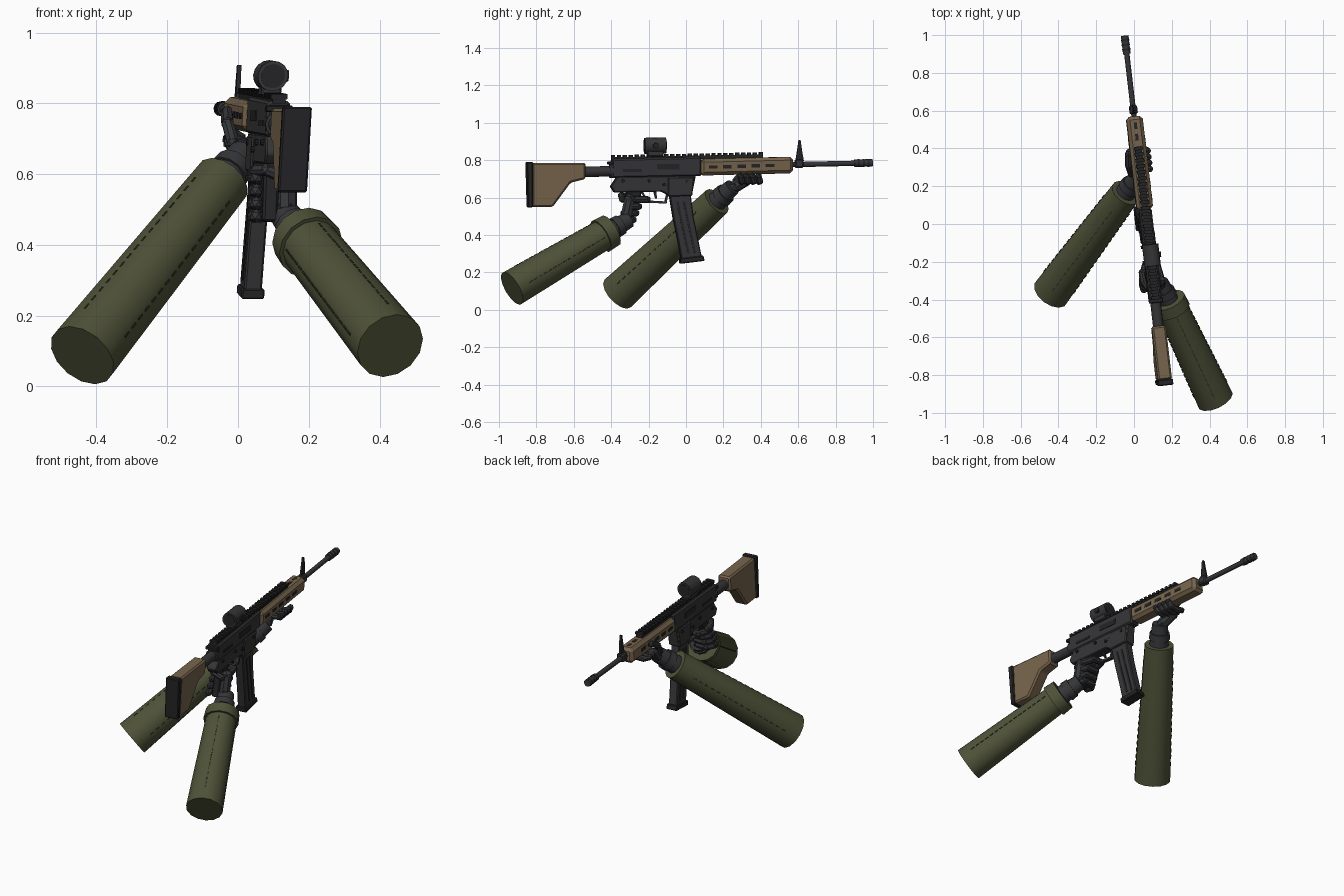
import bpy, bmesh, math
from mathutils import Vector, Matrix

if "Cube" in bpy.data.objects:
    bpy.data.objects.remove(bpy.data.objects["Cube"])

def material(name, rgb):
    m = bpy.data.materials.new(name)
    m.diffuse_color = (*rgb, 1)
    m.use_nodes = True
    m.node_tree.nodes["Principled BSDF"].inputs["Base Color"].default_value = m.diffuse_color
    return m

METAL = material("gunmetal", (0.036, 0.036, 0.039))
BLACK = material("matte black", (0.018, 0.018, 0.020))
GLOVE = material("glove grey", (0.036, 0.037, 0.041))
TAN = material("tan polymer", (0.185, 0.130, 0.075))
OLIVE = material("olive cloth", (0.078, 0.084, 0.040))
SEAM = material("dark olive seam", (0.035, 0.038, 0.020))

# Rifle frame: x is sideways, y and z run along the weapon; it yaws and rolls slightly
RIFLE = Matrix(((1, -0.1175, 0.055, 0.0675 - 0.055 * 0.78),
                (0.1175, 1, 0, 0), (0, 0, 1, 0), (0, 0, 0, 1)))
WORLD = Matrix.Identity(4)

def finish(name, bm, mat, frame=RIFLE, bevel=0.0):
    if bevel:
        bmesh.ops.bevel(bm, geom=bm.edges[:], offset=bevel, segments=1, affect='EDGES')
    bmesh.ops.recalc_face_normals(bm, faces=bm.faces[:])
    bm.transform(frame)
    me = bpy.data.meshes.new(name)
    bm.to_mesh(me)
    bm.free()
    ob = bpy.data.objects.new(name, me)
    bpy.context.collection.objects.link(ob)
    me.materials.append(mat)
    bpy.ops.object.select_all(action='DESELECT')
    ob.select_set(True)
    bpy.context.view_layer.objects.active = ob
    bpy.ops.object.shade_smooth_by_angle(angle=math.radians(32))
    return ob

def profile(name, pts, width, mat, bevel=0.0, x=0.0):
    """Side outline of (y, z) points, extruded sideways."""
    bm = bmesh.new()
    face = bm.faces.new([bm.verts.new((x - width / 2, y, z)) for y, z in pts])
    ext = bmesh.ops.extrude_face_region(bm, geom=[face])
    bmesh.ops.translate(bm, verts=[v for v in ext["geom"] if isinstance(v, bmesh.types.BMVert)],
                        vec=(width, 0, 0))
    return finish(name, bm, mat, RIFLE, bevel)

def add_box(bm, c, s):
    bmesh.ops.create_cube(bm, size=1, matrix=Matrix.Translation(c) @ Matrix.Diagonal((*s, 1)))

def boxes(name, items, mat, bevel=0.0):
    bm = bmesh.new()
    for c, s in items:
        add_box(bm, c, s)
    return finish(name, bm, mat, RIFLE, bevel)

def add_cone(bm, a, b, r1, r2, sides):
    a, b = Vector(a), Vector(b)
    rot = (b - a).to_track_quat('Z', 'Y').to_matrix().to_4x4()
    bmesh.ops.create_cone(bm, cap_ends=True, segments=sides, radius1=r1, radius2=r2,
                          depth=(b - a).length, matrix=Matrix.Translation((a + b) / 2) @ rot)

def rod(name, a, b, r1, mat, r2=None, sides=12, frame=RIFLE):
    bm = bmesh.new()
    add_cone(bm, a, b, r1, r1 if r2 is None else r2, sides)
    return finish(name, bm, mat, frame)

def finger(name, pts, r, mat=GLOVE):
    """Jointed chain of short cylinders with rounded knuckles."""
    bm = bmesh.new()
    for a, b in zip(pts, pts[1:]):
        add_cone(bm, a, b, r, r * 0.95, 8)
    for p in pts:
        bmesh.ops.create_icosphere(bm, subdivisions=1, radius=r * 1.08, matrix=Matrix.Translation(p))
    return finish(name, bm, mat)

# Stock, butt pad and buffer tube
profile("stock", [(-0.54, 0.786), (-0.54, 0.70), (-0.62, 0.68), (-0.716, 0.55),
                  (-0.825, 0.55), (-0.825, 0.786)], 0.074, TAN, 0.009)
profile("butt_pad", [(-0.822, 0.79), (-0.822, 0.548), (-0.848, 0.548), (-0.855, 0.79)], 0.082, BLACK, 0.005)
rod("buffer_tube", (0, -0.56, 0.737), (0, -0.38, 0.742), 0.028, METAL)
rod("tube_collar", (0, -0.41, 0.742), (0, -0.385, 0.742), 0.036, METAL)

# Receiver
profile("upper_receiver", [(-0.40, 0.806), (0.08, 0.818), (0.08, 0.715), (-0.40, 0.705)], 0.066, METAL, 0.008)
profile("lower_receiver", [(-0.37, 0.712), (0.05, 0.718), (0.03, 0.62), (-0.10, 0.615), (-0.13, 0.632),
                           (-0.385, 0.628), (-0.405, 0.66)], 0.060, METAL, 0.005)
profile("magazine_well", [(-0.10, 0.71), (0.04, 0.71), (0.03, 0.61), (-0.10, 0.605)], 0.070, METAL, 0.005)
for s, side in ((1, "right"), (-1, "left")):
    boxes(side + "_ejection_port", [((s * 0.034, -0.10, 0.765), (0.005, 0.12, 0.03)),
                                    ((s * 0.034, -0.29, 0.745), (0.005, 0.10, 0.014))], BLACK)
    for i, (y, z) in enumerate([(-0.34, 0.69), (-0.20, 0.69), (-0.12, 0.67), (0.0, 0.69)]):
        rod(f"{side}_pin_{i}", (s * 0.028, y, z), (s * 0.039, y, z), 0.009, BLACK, sides=8)
boxes("charging_handle", [((0, -0.405, 0.785), (0.075, 0.025, 0.018))], BLACK, 0.003)

# Top rail with evenly spaced teeth
profile("rail_base", [(-0.40, 0.80), (-0.40, 0.816), (0.41, 0.832), (0.41, 0.81)], 0.036, BLACK)
boxes("rail_teeth", [((0, -0.39 + 0.0316 * i, 0.819 + 0.00063 * i), (0.046, 0.018, 0.016))
                     for i in range(26)], BLACK)

# Handguard with dark vents
profile("handguard", [(0.075, 0.806), (0.57, 0.818), (0.57, 0.730), (0.075, 0.718)], 0.086, TAN, 0.017)
for s, side in ((1, "right"), (-1, "left")):
    boxes(side + "_vents", [((s * 0.0425, 0.14 + 0.076 * i, 0.764 + 0.002 * i), (0.005, 0.046, 0.018))
                            for i in range(5)], BLACK)
boxes("handguard_top_vents", [((0, 0.46 + 0.06 * i, 0.8155), (0.016, 0.035, 0.005)) for i in range(2)], BLACK)

# Barrel, gas block, front sight and muzzle
rod("barrel", (0, 0.55, 0.776), (0, 0.92, 0.784), 0.014, METAL)
boxes("gas_block", [((0, 0.605, 0.782), (0.042, 0.045, 0.045))], METAL, 0.006)
profile("front_sight", [(0.585, 0.795), (0.63, 0.795), (0.622, 0.84), (0.612, 0.908), (0.602, 0.908),
                        (0.592, 0.84)], 0.012, BLACK)
rod("muzzle_brake", (0, 0.90, 0.784), (0, 0.997, 0.786), 0.020, METAL)
for i in range(3):
    rod(f"muzzle_ring_{i}", (0, 0.918 + 0.026 * i, 0.785), (0, 0.928 + 0.026 * i, 0.785), 0.0215, BLACK)

# Round optic on its mount
boxes("optic_mount", [((0, -0.165, 0.836), (0.056, 0.085, 0.03))], METAL, 0.004)
rod("optic_body", (0, -0.222, 0.877), (0, -0.108, 0.879), 0.043, METAL, sides=16)
rod("optic_rear_lens", (0, -0.224, 0.877), (0, -0.220, 0.877), 0.034, BLACK, sides=16)
rod("optic_front_lens", (0, -0.110, 0.879), (0, -0.106, 0.879), 0.034, BLACK, sides=16)
rod("optic_dial", (0.03, -0.165, 0.878), (0.050, -0.165, 0.878), 0.016, BLACK, sides=10)

# Magazine with side ribs and floor plate
profile("magazine", [(-0.095, 0.64), (0.02, 0.64), (0.038, 0.50), (0.062, 0.38), (0.085, 0.27),
                     (-0.025, 0.26), (-0.045, 0.37), (-0.072, 0.50)], 0.050, METAL, 0.005)
for i in range(2):
    d = 0.035 * i
    profile(f"magazine_rib_{i}", [(-0.055 + d, 0.58), (-0.043 + d, 0.58), (-0.018 + d, 0.46), (0.017 + d, 0.30),
                                  (0.005 + d, 0.30), (-0.030 + d, 0.46)], 0.056, BLACK)
profile("magazine_floor", [(-0.035, 0.275), (0.09, 0.29), (0.097, 0.262), (-0.033, 0.246)], 0.064, BLACK, 0.004)

# Trigger group and pistol grip
profile("trigger_guard", [(-0.24, 0.63), (-0.23, 0.63), (-0.205, 0.585), (-0.115, 0.58), (-0.105, 0.62),
                          (-0.095, 0.62), (-0.105, 0.568), (-0.21, 0.573)], 0.022, METAL)
profile("trigger", [(-0.175, 0.635), (-0.16, 0.635), (-0.155, 0.595), (-0.165, 0.595)], 0.012, BLACK)
profile("pistol_grip", [(-0.32, 0.64), (-0.235, 0.64), (-0.285, 0.47), (-0.35, 0.465)], 0.044, BLACK, 0.007)

# Right hand around the grip
finger("right_palm", [(0.046, -0.325, 0.50), (0.044, -0.305, 0.59)], 0.031)
for i, z in enumerate((0.59, 0.553, 0.517, 0.482)):
    d = (z - 0.55) * 0.42
    f = 0.0 if i else 0.03
    finger(f"right_finger_{i}", [(0.05, -0.30 + d, z), (0.038, -0.258 + d + f, z), (-0.018, -0.252 + d + f, z),
                                 (-0.044, -0.285 + d, z), (-0.04, -0.315 + d, z)], 0.0185)
finger("right_thumb", [(0.035, -0.345, 0.59), (-0.02, -0.345, 0.612), (-0.044, -0.30, 0.612),
                       (-0.046, -0.25, 0.605)], 0.017)

# Left hand under the handguard
finger("left_palm", [(-0.022, 0.26, 0.655), (-0.034, 0.33, 0.695)], 0.032)
for i in range(4):
    y = 0.29 + 0.032 * i
    finger(f"left_finger_{i}", [(-0.045, y, 0.70), (-0.01, y + 0.005, 0.685), (0.040, y + 0.005, 0.687),
                                (0.054, y - 0.005, 0.715)], 0.0175)
finger("left_thumb", [(-0.045, 0.27, 0.69), (-0.058, 0.315, 0.745), (-0.054, 0.375, 0.775)], 0.018)

# Sleeves with stitched seams, and gloved wrists
def arm(side, cuff, elbow, r_cuff, r_elbow, wrist_len):
    cuff, elbow = Vector(cuff), Vector(elbow)
    axis = (cuff - elbow).normalized()
    rod(side + "_sleeve", elbow, cuff, r_elbow, OLIVE, r_cuff, 14, WORLD)
    rod(side + "_wrist", cuff - axis * 0.02, cuff + axis * wrist_len, 0.056, GLOVE, 0.044, 12, WORLD)
    rod(side + "_glove_band", cuff + axis * 0.035, cuff + axis * 0.075, 0.059, GLOVE, 0.056, 12, WORLD)
    across = axis.cross(Vector((0, 0, 1))).normalized()
    up = across.cross(axis)
    rot = Matrix((across, axis, up)).transposed().to_4x4()
    bm = bmesh.new()
    for i in range(16):
        t = 0.12 + i * 0.05
        r = r_elbow + (r_cuff - r_elbow) * t
        for d in (up, across, -across):
            p = elbow.lerp(cuff, t) + d * (r * 0.985)
            bmesh.ops.create_cube(bm, size=1, matrix=Matrix.Translation(p) @ rot
                                  @ Matrix.Diagonal((0.005, 0.022, 0.005, 1)))
    finish(side + "_seams", bm, SEAM, WORLD)
    return cuff, axis

cuff, axis = arm("right", (0.185, -0.41, 0.42), (0.43, -0.93, 0.115), 0.083, 0.100, 0.13)
rod("right_cuff", cuff - axis * 0.055, cuff + axis * 0.008, 0.096, OLIVE, 0.092, 14, WORLD)
arm("left", (-0.045, 0.165, 0.58), (-0.44, -0.365, 0.088), 0.082, 0.102, 0.13)
